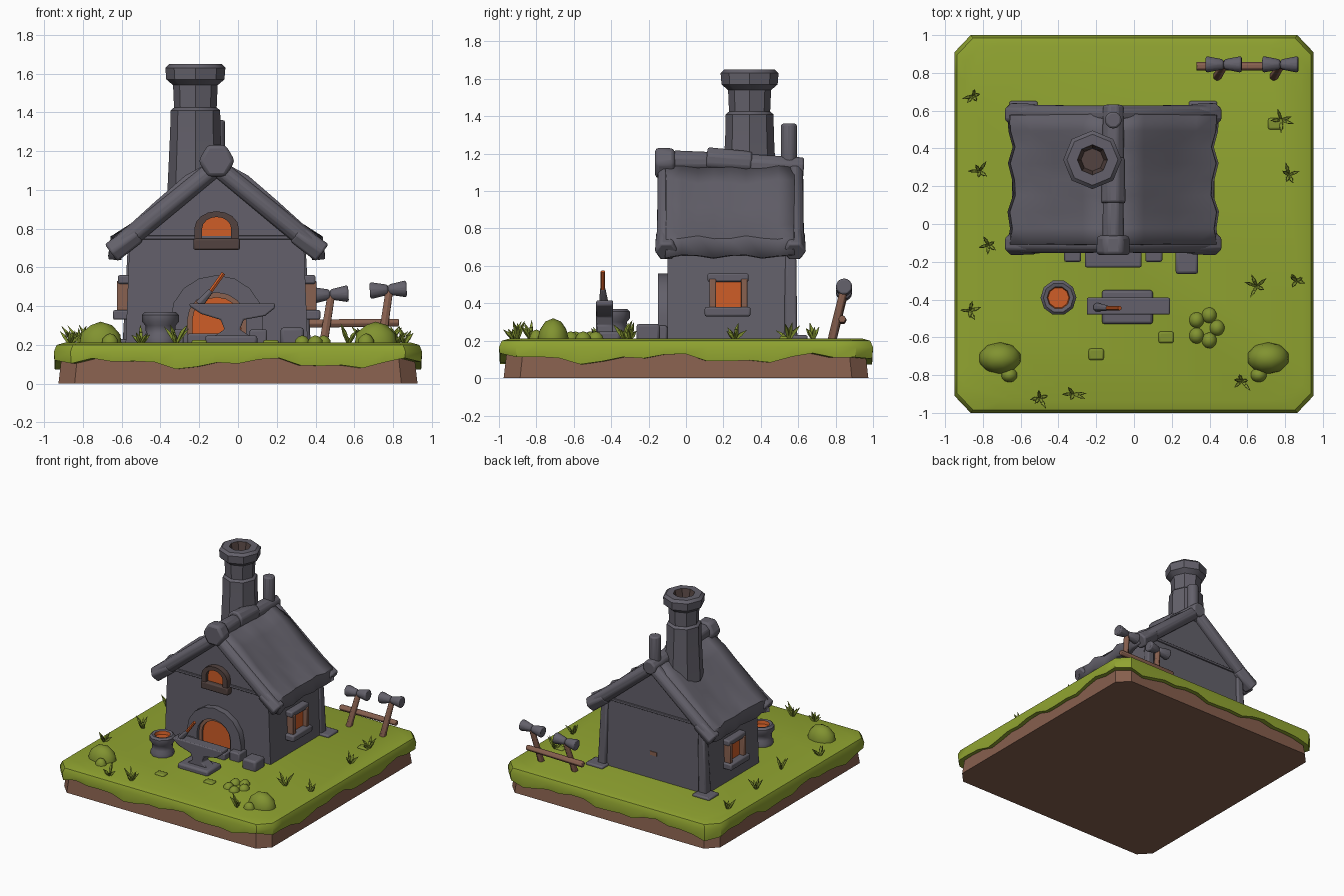
import bpy, bmesh, random
from math import sin, cos, pi, tau
from mathutils import Vector, Matrix

random.seed(4)
if "Cube" in bpy.data.objects:
    bpy.data.objects.remove(bpy.data.objects["Cube"], do_unlink=True)


def material(name, rgb):
    m = bpy.data.materials.new(name)
    m.use_nodes = True
    m.diffuse_color = (*rgb, 1)
    m.node_tree.nodes["Principled BSDF"].inputs["Base Color"].default_value = (*rgb, 1)
    return m


STONE = material("grey stone", (0.125, 0.118, 0.145))
GRASS = material("grass green", (0.28, 0.37, 0.03))
LEAF = material("leaf green", (0.22, 0.29, 0.03))
EARTH = material("brown earth", (0.24, 0.115, 0.075))
WOOD = material("brown wood", (0.25, 0.12, 0.08))
DARK = material("dark frame", (0.085, 0.055, 0.05))
EMBER = material("glowing orange", (0.62, 0.11, 0.02))

CX = -0.11      # middle of the house
GROUND = 0.2
made = []


def finish(bm, name, *mats, bevel=0):
    bmesh.ops.recalc_face_normals(bm, faces=bm.faces[:])
    mesh = bpy.data.meshes.new(name)
    bm.to_mesh(mesh)
    bm.free()
    for m in mats:
        mesh.materials.append(m)
    ob = bpy.data.objects.new(name, mesh)
    bpy.context.collection.objects.link(ob)
    if bevel:
        mod = ob.modifiers.new("Bevel", "BEVEL")
        mod.width, mod.segments = bevel, 2
    made.append(ob)
    return ob


def box(name, x, y, z, mat, bevel=0.01):
    size = Matrix.Diagonal((x[1] - x[0], y[1] - y[0], z[1] - z[0], 1))
    mid = Vector((sum(x), sum(y), sum(z))) / 2
    bm = bmesh.new()
    bmesh.ops.create_cube(bm, size=1, matrix=Matrix.Translation(mid) @ size)
    return finish(bm, name, mat, bevel=bevel)


def add_rod(bm, a, b, r0, r1, sides=8):
    a, b = Vector(a), Vector(b)
    turn = (b - a).to_track_quat("Z", "Y").to_matrix().to_4x4()
    spin = Matrix.Rotation(pi / sides, 4, "Z")
    bmesh.ops.create_cone(bm, cap_ends=True, segments=sides, radius1=r0, radius2=r1,
                          depth=(b - a).length, matrix=Matrix.Translation((a + b) / 2) @ turn @ spin)


def rod(name, a, b, r0, r1, mat, sides=8, bevel=0.012):
    bm = bmesh.new()
    add_rod(bm, a, b, r0, r1, sides)
    return finish(bm, name, mat, bevel=bevel)


def prism(name, pts, y0, y1, mat, bevel=0):
    bm = bmesh.new()
    face = bm.faces.new([bm.verts.new((x, y0, z)) for x, z in pts])
    out = bmesh.ops.extrude_face_region(bm, geom=[face])
    bmesh.ops.translate(bm, vec=(0, y1 - y0, 0),
                        verts=[v for v in out["geom"] if isinstance(v, bmesh.types.BMVert)])
    if face.is_valid is False or len([f for f in bm.faces if len(f.verts) == len(pts)]) < 2:
        bm.faces.new([v for v in bm.verts][:len(pts)])
    return finish(bm, name, mat, bevel=bevel)


def stack(bm, loops, cap=True):
    """Skin a list of closed vertex loops."""
    rings = [[bm.verts.new(p) for p in loop] for loop in loops]
    for lo, hi in zip(rings, rings[1:]):
        for i in range(len(lo)):
            j = (i + 1) % len(lo)
            bm.faces.new((lo[i], lo[j], hi[j], hi[i]))
    if cap:
        bm.faces.new(rings[0])
        bm.faces.new(rings[-1])


def lathe(name, x, y, profile, mats, sides=8, hot=None):
    bm = bmesh.new()
    stack(bm, [[(x + r * cos(tau * i / sides), y + r * sin(tau * i / sides), z)
                for i in range(sides)] for r, z in profile])
    bm.faces.ensure_lookup_table()
    if hot:      # inside of the opening takes the second colour
        for f in bm.faces:
            c = f.calc_center_median()
            f.material_index = int((c.xy - Vector((x, y))).length < hot and c.z > profile[0][1] + 0.02)
    return finish(bm, name, *mats)


def arch(r, z0, spring, rise, n=8):
    top = [(CX + r * cos(pi * i / n), spring + rise * sin(pi * i / n)) for i in range(n + 1)]
    return [(CX + r, z0)] + top + [(CX - r, z0)]


# Ground: earth block under a grass slab with a wavy hanging edge
def border(scale, height):
    pts = []
    for side in range(4):
        for i in range(17):
            t = -0.91 + 1.82 * i / 16
            p = Matrix.Rotation(side * pi / 2, 2) @ Vector((t, -1))
            k = side * 17 + i
            pts.append((p.x * 0.95 * scale, p.y * scale, height(k)))
    return pts


def edge_wave(k):
    return 0.105 + 0.02 * sin(k * 0.85) + 0.013 * sin(k * 2.1)


bm = bmesh.new()
stack(bm, [border(s, lambda k, z=z: z) for s, z in ((0.975, 0), (0.955, 0.17))])
finish(bm, "earth_block", EARTH)
bm = bmesh.new()
stack(bm, [border(0.95, edge_wave), border(0.995, edge_wave),
           border(1.0, lambda k: 0.165), border(0.985, lambda k: 0.2), border(0.94, lambda k: 0.212)])
finish(bm, "grass_slab", GRASS)

# House walls with gable, and corner posts
prism("house_walls", [(CX - 0.47, GROUND), (CX + 0.47, GROUND), (CX + 0.45, 0.72),
                      (CX, 1.1), (CX - 0.45, 0.72)], -0.1, 0.57, STONE)
for s in (-1, 1):
    rod("back_post", (CX + s * 0.45, 0.56, GROUND), (CX + s * 0.43, 0.56, 0.72), 0.05, 0.04, STONE, 4)
    box("back_footing", sorted((CX + s * 0.4, CX + s * 0.55)), (0.52, 0.65), (GROUND, 0.23), STONE)
for y, face in ((-0.115, "front"), (0.58, "back")):
    box(face + "_tie_beam", (CX - 0.44, CX + 0.44), sorted((y, y * 0.86)), (0.745, 0.765), STONE, 0.004)

# Roof slopes, sagging between the gable ends
slope = [(0.0, 1.14), (0.15, 1.05), (0.3, 0.92), (0.43, 0.81), (0.53, 0.74), (0.54, 0.65)]
for s in (-1, 1):
    bm = bmesh.new()
    rows = []
    for j in range(9):
        v = j / 8
        dip = sin(pi * v)
        rows.append([bm.verts.new((CX + s * (d - 0.02 * dip * (i > 3) * (1 + sin(j * 2.3))),
                                   -0.11 + 0.69 * v,
                                   z - 0.035 * dip * sin(pi * min(i, 4) / 4) + 0.01 * sin(j * 2 + i)))
                     for i, (d, z) in enumerate(slope)])
    for a, b in zip(rows, rows[1:]):
        for i in range(len(slope) - 1):
            bm.faces.new((a[i], a[i + 1], b[i + 1], b[i]))
    roof = finish(bm, "roof_slope", STONE)
    roof.modifiers.new("Solidify", "SOLIDIFY").thickness = 0.04
    roof.modifiers["Solidify"].offset = 0
    # Gable rafters with heavy feet
    for y in (-0.105, 0.58):
        rod("gable_rafter", (CX, y, 1.12), (CX + s * 0.5, y, 0.71), 0.05, 0.055, STONE)
        rod("rafter_foot", (CX + s * 0.41, y, 0.775), (CX + s * 0.545, y, 0.675), 0.058, 0.064, STONE, 6)

# Ridge logs
rod("ridge_front_knob", (CX, -0.165, 1.15), (CX, -0.06, 1.15), 0.095, 0.09, STONE, 6, 0.02)
for y0, y1, z0, z1, r in ((-0.07, 0.12, 1.16, 1.155, 0.062), (0.11, 0.35, 1.17, 1.15, 0.07),
                          (0.34, 0.63, 1.14, 1.125, 0.062)):
    rod("ridge_log", (CX, y0, z0), (CX, y1, z1), r, r * 0.95, STONE)

# Chimneys
lathe("chimney", -0.22, 0.34,
      [(0.145, 0.98), (0.13, 1.3), (0.128, 1.41), (0.11, 1.425), (0.115, 1.54), (0.15, 1.57),
       (0.155, 1.63), (0.135, 1.65), (0.08, 1.65), (0.06, 1.57), (0.01, 1.57)], (STONE, DARK), 8, 0.075)
rod("small_chimney", (CX, 0.55, 1.05), (CX, 0.55, 1.36), 0.045, 0.047, STONE)

# Forge mouth
prism("forge_surround", arch(0.24, GROUND, 0.33, 0.23) + arch(0.15, GROUND, 0.33, 0.14)[::-1],
      -0.15, -0.09, STONE)
prism("forge_lining", arch(0.155, GROUND, 0.33, 0.145) + arch(0.125, GROUND, 0.33, 0.115)[::-1],
      -0.125, -0.09, WOOD)
prism("forge_fire", arch(0.13, GROUND, 0.33, 0.12), -0.108, -0.099, EMBER)
box("forge_step", (-0.26, 0.04), (-0.23, -0.12), (GROUND, 0.26), STONE)
for s in (-1, 1):
    box("forge_footing", sorted((CX + s * 0.17, CX + s * 0.26)), (-0.2, -0.1), (GROUND, 0.28), STONE)
box("corner_stone", (0.22, 0.34), (-0.265, -0.14), (GROUND, 0.29), STONE, 0.015)
box("back_vent", (CX - 0.03, CX + 0.03), (0.568, 0.575), (0.4, 0.43), WOOD, 0)

# Attic window
prism("attic_window_frame", arch(0.115, 0.69, 0.8, 0.09) + arch(0.075, 0.75, 0.8, 0.06)[::-1],
      -0.145, -0.09, DARK)
box("attic_window_sill", (CX - 0.12, CX + 0.12), (-0.15, -0.09), (0.69, 0.75), DARK)
prism("attic_window_glow", arch(0.08, 0.74, 0.8, 0.065), -0.115, -0.106, EMBER)

# Side windows
for s in (-1, 1):
    def span(a, b):
        return sorted((CX + s * a, CX + s * b))
    box("side_window_sill", span(0.42, 0.535), (0.1, 0.345), (0.33, 0.38), STONE)
    box("side_window_lintel", span(0.42, 0.51), (0.115, 0.335), (0.515, 0.56), STONE)
    for y in (0.125, 0.295):
        box("side_window_jamb", span(0.42, 0.515), (y, y + 0.035), (0.37, 0.53), WOOD, 0.005)
    box("side_window_glow", span(0.472, 0.48), (0.15, 0.305), (0.375, 0.525), EMBER, 0)

# Anvil with hot iron
box("anvil_base", (-0.17, 0.1), (-0.53, -0.35), (GROUND, 0.25), STONE, 0.015)
prism("anvil_body", [(-0.25, 0.4), (-0.19, 0.36), (-0.09, 0.33), (-0.07, 0.28), (-0.13, 0.24),
                     (0.07, 0.24), (0.01, 0.28), (0.03, 0.33), (0.14, 0.35), (0.19, 0.39),
                     (0.19, 0.415), (-0.25, 0.415)], -0.48, -0.39, STONE, 0.01)
rod("tongs_grip", (-0.2, -0.44, 0.41), (-0.14, -0.445, 0.48), 0.025, 0.015, STONE, 6, 0.004)
rod("hot_iron", (-0.15, -0.445, 0.465), (-0.075, -0.445, 0.57), 0.012, 0.012, EMBER, 6, 0)

# Coal bucket
lathe("coal_bucket", -0.4, -0.39,
      [(0.085, GROUND), (0.088, 0.24), (0.075, 0.26), (0.078, 0.3), (0.095, 0.32), (0.095, 0.355),
       (0.08, 0.37), (0.06, 0.365), (0.055, 0.34), (0.01, 0.34)], (STONE, EMBER), 10, 0.06)

# Hammer rack
rod("rack_rail", (0.33, 0.835, 0.31), (0.83, 0.835, 0.315), 0.025, 0.022, WOOD, 6, 0.005)
for x, z in ((0.44, 0.45), (0.74, 0.475)):
    rod("hammer_handle", (x, 0.78, GROUND), (x + 0.04, 0.845, z), 0.025, 0.022, WOOD, 6, 0.004)
    for s in (-1, 1):
        rod("hammer_head", (x + 0.035, 0.845, z + 0.01), (x + 0.035 + s * 0.095, 0.845, z + 0.01 + s * 0.005),
            0.028, 0.048, STONE)


# Bushes and leafy clumps
def bush(name, x, y, rx, ry, h):
    bm = bmesh.new()
    bmesh.ops.create_icosphere(bm, subdivisions=2, radius=1, matrix=Matrix.Translation((x, y, GROUND))
                               @ Matrix.Diagonal((rx, ry, h, 1)))
    finish(bm, name, LEAF)


for s in (-1, 1):
    bush("bush", s * 0.71, -0.71, 0.115, 0.085, 0.12)
    bush("small_bush", s * 0.66, -0.8, 0.045, 0.04, 0.06)
for i in range(5):
    bush("clump_leaf", 0.38 + 0.06 * cos(i * tau / 5), -0.55 + 0.07 * sin(i * tau / 5), 0.042, 0.045, 0.05)
for x, y in ((-0.2, -0.69), (0.17, -0.6), (0.75, 0.53)):
    box("flat_leaf", (x - 0.04, x + 0.04), (y - 0.03, y + 0.03), (GROUND, 0.225), LEAF)

# Grass tufts
for x, y in ((-0.85, 0.68), (-0.82, 0.28), (-0.77, -0.11), (-0.87, -0.46), (0.82, 0.26), (0.65, -0.33),
             (0.86, -0.3), (0.57, -0.83), (-0.5, -0.92), (-0.32, -0.9), (0.78, 0.55)):
    bm = bmesh.new()
    for i in range(5):
        a = i * tau / 5 + random.random()
        lean, h = random.uniform(0.03, 0.07), random.uniform(0.05, 0.11)
        base, d = Vector((x, y, GROUND)), Vector((cos(a), sin(a), 0))
        middle = base + d * lean * 0.5 + Vector((0, 0, h * 0.6))
        add_rod(bm, base, middle, 0.006, 0.012, 4)
        add_rod(bm, middle, base + d * lean + Vector((0, 0, h)), 0.012, 0.001, 4)
    finish(bm, "grass_tuft", LEAF)

# Smooth the rounded forms, keep hard edges
bpy.ops.object.select_all(action="DESELECT")
for ob in made:
    ob.select_set(True)
bpy.context.view_layer.objects.active = made[0]
bpy.ops.object.shade_smooth_by_angle(angle=0.7)
